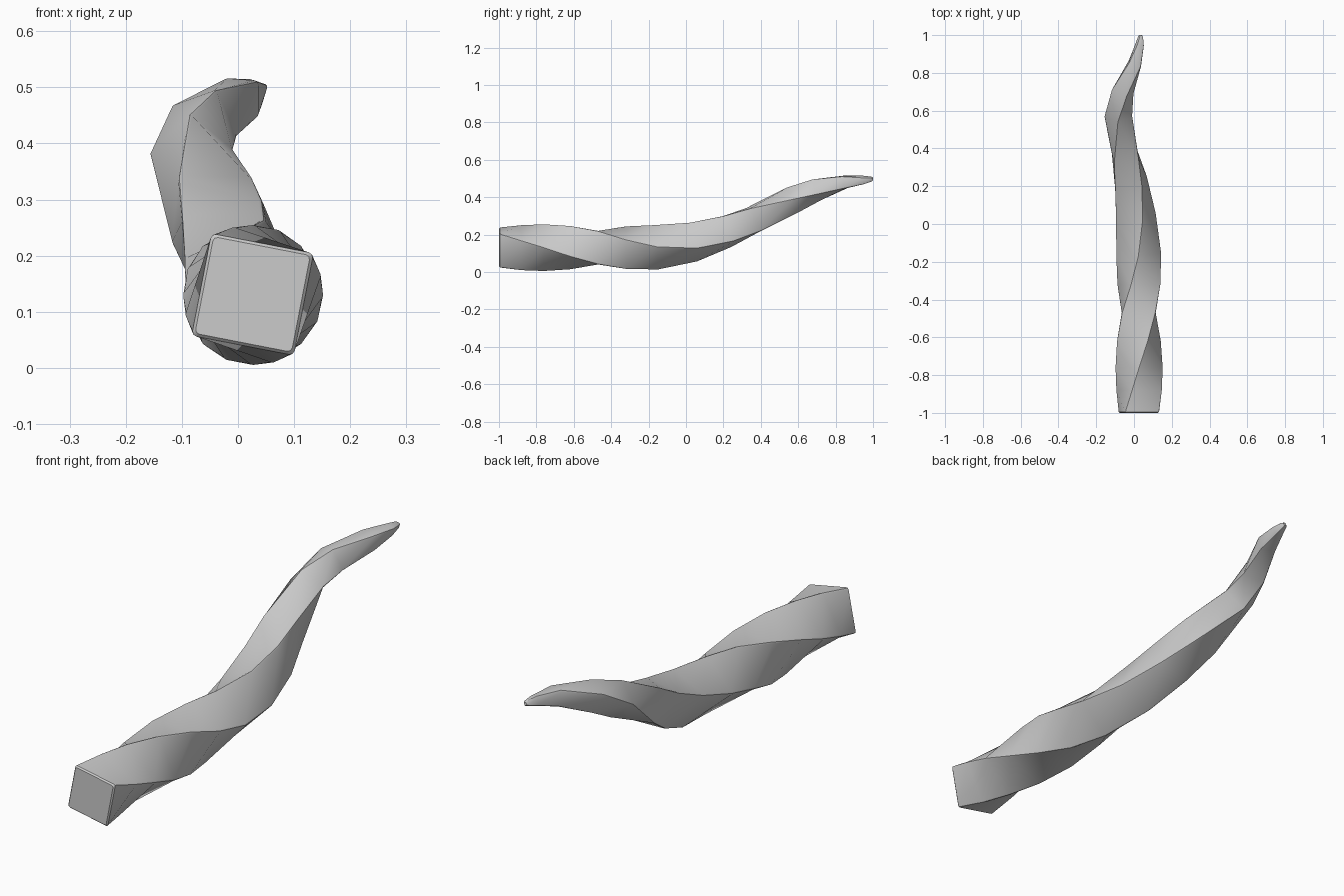
import bpy, bmesh, math
from mathutils import Vector

if "Cube" in bpy.data.objects:
    bpy.data.objects.remove(bpy.data.objects["Cube"])

# Stations along the horn: y, centre x, centre z, corner radius, twist in degrees
STATIONS = [
    (-1.00, 0.026, 0.131, 0.131, 0),
    (-0.88, 0.027, 0.130, 0.129, 17),
    (-0.76, 0.027, 0.130, 0.128, 34),
    (-0.62, 0.026, 0.130, 0.128, 56),
    (-0.47, 0.025, 0.130, 0.127, 79),
    (-0.32, 0.026, 0.130, 0.124, 104),
    (-0.16, 0.025, 0.132, 0.122, 123),
    (0.04, 0.010, 0.160, 0.114, 143),
    (0.22, -0.016, 0.216, 0.105, 159),
    (0.36, -0.046, 0.280, 0.095, 174),
    (0.57, -0.083, 0.385, 0.075, 212),
    (0.70, -0.060, 0.440, 0.065, 234),
    (0.85, 0.005, 0.481, 0.048, 259),
    (0.95, 0.030, 0.492, 0.027, 276),
    (0.992, 0.035, 0.497, 0.015, 283),
]


def rounded_square(radius, angle, soft):
    """Square outline with small three-point rounded corners."""
    half = radius / math.sqrt(2)
    r = half * soft
    points = []
    for k in range(4):
        for step in (-45, 0, 45):
            a = math.radians(45 + step)
            u, v = half - r + r * math.cos(a), half - r + r * math.sin(a)
            t = math.radians(90 * k + angle)
            points.append((u * math.cos(t) - v * math.sin(t),
                           u * math.sin(t) + v * math.cos(t)))
    return points


def add_ring(bm, centre, tangent, radius, twist, soft=0.09):
    side = Vector((1, 0, 0))
    side = (side - tangent * side.dot(tangent)).normalized()
    up = side.cross(tangent)
    return [bm.verts.new(centre + side * u + up * v)
            for u, v in rounded_square(radius, 79 - twist, soft)]


bm = bmesh.new()
centres = [Vector((x, y, z)) for y, x, z, _, _ in STATIONS]
last = len(centres) - 1
rings = []
for i, (y, x, z, radius, twist) in enumerate(STATIONS):
    tangent = (centres[min(i + 1, last)] - centres[max(i - 1, 0)]).normalized()
    if i == 0:
        # softened rim of the flat base
        tangent = Vector((0, 1, 0))
        rings.append(add_ring(bm, centres[0], tangent, radius - 0.007, twist))
        centres[0].y += 0.006
    soft = 0.09 if i < last - 2 else 0.25
    rings.append(add_ring(bm, centres[i], tangent, radius, twist, soft))
# blunt tip
rings.append(add_ring(bm, Vector((0.036, 1.0, 0.497)), tangent, 0.008, 284, 0.3))

# Skin and end caps
for a, b in zip(rings, rings[1:]):
    n = len(a)
    for j in range(n):
        bm.faces.new((a[j], a[(j + 1) % n], b[(j + 1) % n], b[j]))
bm.faces.new(rings[0])
bm.faces.new(rings[-1])
bmesh.ops.recalc_face_normals(bm, faces=bm.faces)

mesh = bpy.data.meshes.new("twisted_horn")
bm.to_mesh(mesh)
bm.free()
horn = bpy.data.objects.new("twisted_horn", mesh)
bpy.context.collection.objects.link(horn)
bpy.context.view_layer.objects.active = horn
horn.select_set(True)
bpy.ops.object.shade_smooth_by_angle(angle=math.radians(35))
